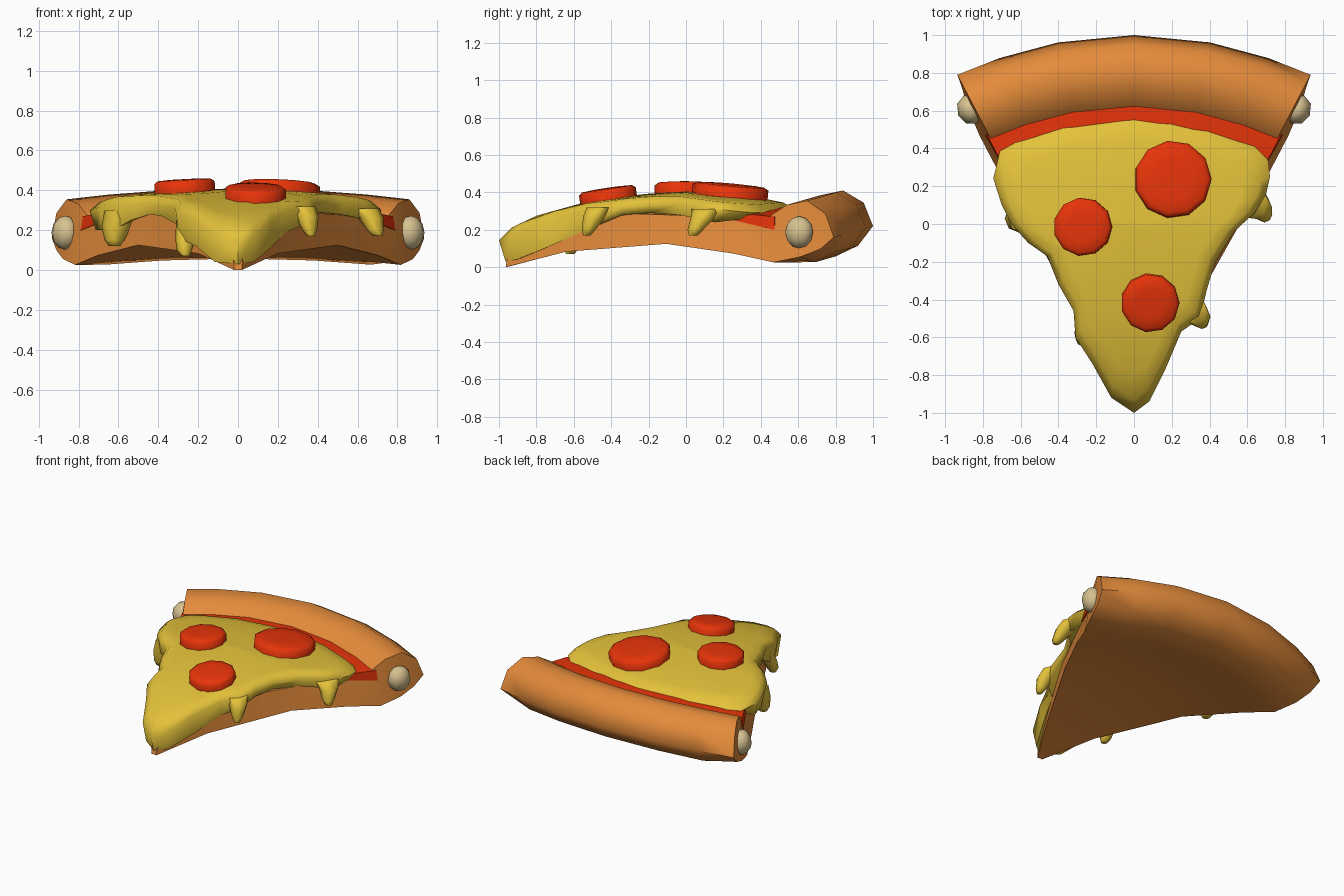
import bpy, bmesh, math
from mathutils import Vector, Matrix

if "Cube" in bpy.data.objects:
    bpy.data.objects.remove(bpy.data.objects["Cube"])


def material(name, rgb):
    m = bpy.data.materials.new(name)
    m.diffuse_color = (*rgb, 1)
    m.use_nodes = True
    m.node_tree.nodes["Principled BSDF"].inputs["Base Color"].default_value = m.diffuse_color
    return m


DOUGH = material("baked dough", (0.78, 0.26, 0.043))
CHEESE = material("yellow cheese", (0.78, 0.54, 0.043))
RED = material("tomato red", (0.86, 0.037, 0.003))
CREAM = material("cream", (0.68, 0.54, 0.28))


def loft(name, rings, mat, angle=50, matrix=None):
    """Skin a list of closed rings with equal point counts, capping both ends."""
    bm = bmesh.new()
    vs = [[bm.verts.new(p) for p in ring] for ring in rings]
    n = len(vs[0])
    for a, b in zip(vs, vs[1:]):
        for i in range(n):
            j = (i + 1) % n
            bm.faces.new((a[i], a[j], b[j], b[i]))
    caps = [bm.faces.new(vs[0]), bm.faces.new(vs[-1])]
    bmesh.ops.triangulate(bm, faces=caps)
    bmesh.ops.recalc_face_normals(bm, faces=bm.faces)
    me = bpy.data.meshes.new(name)
    bm.to_mesh(me)
    bm.free()
    me.materials.append(mat)
    ob = bpy.data.objects.new(name, me)
    bpy.context.collection.objects.link(ob)
    if matrix:
        ob.matrix_world = matrix
    bpy.ops.object.select_all(action='DESELECT')
    bpy.context.view_layer.objects.active = ob
    ob.select_set(True)
    bpy.ops.object.shade_smooth_by_angle(angle=math.radians(angle))
    return ob


def wedge(s, u, z):
    """Slice coordinates: s runs tip to rim, u runs side to side, arched in z."""
    x = 0.935 * u * s * (1 + 2 * s * (1 - s) * max(0, 0.3 - z))
    y = -1 + s * (2 - 0.21 * u * u)
    lift = 0.2 * max(0, abs(u) - 0.8) if s > 0.85 and z < 0.15 else 0
    return (x, y, max(0.015 if s > 0.1 else 0, z - 0.06 * u * u * s) + lift)


# Dough: base and rolled crust in one lengthwise profile (s, z)
US = (-1, -0.76, -0.43, 0, 0.43, 0.76, 1)
dough_profile = [(0.02, 0.0), (0.2, 0.095), (0.5, 0.155), (0.7, 0.115),
                 (0.82, 0.075), (0.9, 0.058), (0.96, 0.115), (1.0, 0.22),
                 (0.975, 0.345), (0.92, 0.41), (0.86, 0.385), (0.815, 0.33),
                 (0.795, 0.28), (0.6, 0.31), (0.4, 0.31), (0.2, 0.24), (0.03, 0.12)]
loft("dough_and_crust", [[wedge(s, u, z) for s, z in dough_profile] for u in US], DOUGH, 60)

# Sauce strip showing between crust and cheese
sauce_profile = [(0.66, 0.31), (0.76, 0.328), (0.825, 0.32), (0.825, 0.25), (0.72, 0.288)]
loft("sauce", [[wedge(s, u * 1.01, z) for s, z in sauce_profile] for u in US], RED)

# Cheese: top surface height, drooping at the tip and to the sides
SPINE = [(-1.1, 0.15), (-1, 0.18), (-0.8, 0.275), (-0.55, 0.345), (-0.25, 0.39),
         (0, 0.405), (0.3, 0.385), (0.45, 0.36), (0.6, 0.33)]


def height(x, y):
    for (y0, z0), (y1, z1) in zip(SPINE, SPINE[1:]):
        if y <= y1:
            return z0 + (z1 - z0) * (y - y0) / (y1 - y0) - 0.1 * x * x
    return SPINE[-1][1] - 0.1 * x * x


# Cheese outline: x, y and height of the hanging lower edge
outline = [(0, -1, 0.03), (0.08, -0.94, 0.04), (0.17, -0.76, 0.11), (0.25, -0.57, 0.19),
           (0.35, -0.5, 0.23), (0.385, -0.35, 0.28), (0.43, -0.2, 0.29),
           (0.53, -0.04, 0.28), (0.64, 0.06, 0.26), (0.7, 0.16, 0.24), (0.72, 0.25, 0.25),
           (0.71, 0.34, 0.26), (0.64, 0.41, 0.27), (0.4, 0.5, 0.28), (0.2, 0.54, 0.29),
           (0, 0.56, 0.3), (-0.38, 0.52, 0.28), (-0.63, 0.43, 0.27), (-0.71, 0.385, 0.26),
           (-0.745, 0.24, 0.2), (-0.7, 0.1, 0.2), (-0.65, 0, 0.2), (-0.56, -0.1, 0.25),
           (-0.46, -0.17, 0.28), (-0.4, -0.32, 0.27), (-0.32, -0.46, 0.23),
           (-0.31, -0.6, 0.16), (-0.22, -0.74, 0.12), (-0.12, -0.92, 0.04)]
rings = [[(x * 0.96, y * 0.965, zb) for x, y, zb in outline],
         [(x, y, max(zb + 0.02, height(x, y) - 0.035)) for x, y, zb in outline]]
for k in (0.93, 0.8, 0.6, 0.4, 0.2, 0.04):
    rings.append([(x * k, y * k, height(x * k, y * k)) for x, y, _ in outline])
loft("cheese", rings, CHEESE, 70)

# Cheese drips: points down the strand with radii
drips = {"right_front": [(0.32, -0.46, 0.32, 0.07), (0.345, -0.49, 0.27, 0.06),
                         (0.36, -0.52, 0.2, 0.036), (0.365, -0.53, 0.17, 0.02)],
         "right_back": [(0.62, 0.12, 0.31, 0.09), (0.665, 0.09, 0.265, 0.065),
                        (0.69, 0.05, 0.2, 0.042), (0.70, 0.04, 0.17, 0.024)],
         "left_front": [(-0.25, -0.53, 0.25, 0.06), (-0.265, -0.58, 0.16, 0.05),
                        (-0.27, -0.61, 0.1, 0.038), (-0.265, -0.62, 0.07, 0.022)],
         "left_back": [(-0.58, 0.04, 0.3, 0.09), (-0.61, 0.03, 0.22, 0.075),
                       (-0.62, 0.01, 0.15, 0.05), (-0.62, 0, 0.12, 0.028)]}


def circle(x, y, z, r, n):
    return [(x + r * math.cos(2 * math.pi * i / n), y + r * math.sin(2 * math.pi * i / n), z)
            for i in range(n)]


for name, path in drips.items():
    loft("cheese_drip_" + name, [circle(*p, 8) for p in path], CHEESE, 70)

# Pepperoni discs, tilted to lie on the cheese
for i, (x, y, r) in enumerate([(0.205, 0.235, 0.205), (-0.27, -0.015, 0.155), (0.085, -0.415, 0.155)]):
    e = 0.12
    normal = Vector((height(x - e, y) - height(x + e, y),
                     height(x, y - e) - height(x, y + e), 2 * e))
    tilt = Vector((0, 0, 1)).rotation_difference(normal).to_matrix().to_4x4()
    m = Matrix.Translation((x, y, height(x, y) + 0.003)) @ tilt
    loft(f"pepperoni_{i + 1}",
         [circle(0, 0, z, r * k, 11) for z, k in ((-0.02, 1), (0.038, 1), (0.052, 0.88), (0.056, 0.5))],
         RED, 85, m)

# Cream filling poking out of each crust end
for side, name in ((-1, "left"), (1, "right")):
    bpy.ops.mesh.primitive_uv_sphere_add(segments=8, ring_count=6, radius=1,
                                         location=(side * 0.867, 0.605, 0.187))
    ob = bpy.context.object
    ob.name = "crust_filling_" + name
    ob.scale = (0.07, 0.082, 0.086)
    ob.rotation_euler.z = side * math.radians(-25)
    ob.data.materials.append(CREAM)
    bpy.ops.object.shade_smooth_by_angle(angle=math.radians(50))
